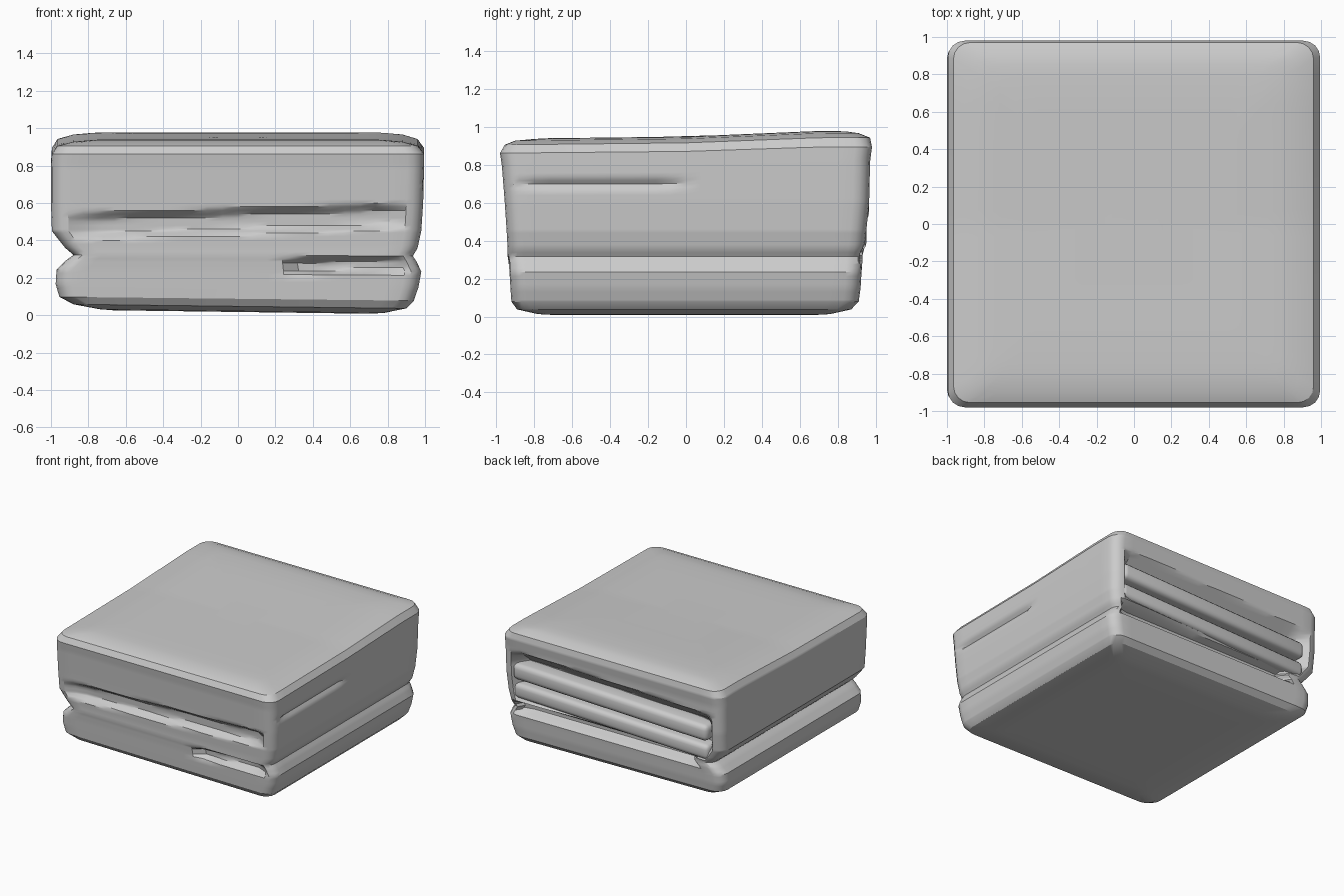
import bpy, bmesh, math

if "Cube" in bpy.data.objects:
    bpy.data.objects.remove(bpy.data.objects["Cube"])

# Side reach at each height: z, left, right, front, back
PROFILE = [
    (.025, .74, .78, .78, .76), (.05, .88, .90, .89, .87), (.09, .955, .94, .92, .91),
    (.16, .975, .965, .925, .92), (.24, .97, .98, .93, .925), (.29, .92, .955, .935, .93),
    (.32, .88, .935, .94, .93), (.36, .925, .96, .94, .94), (.45, .995, .98, .945, .95),
    (.60, 1, .99, .955, .965), (.80, 1, .995, .97, .97), (.87, .995, .995, .98, .98),
    (.915, .965, .96, .955, .97), (.937, .88, .88, .90, .91), (.945, .78, .78, .80, .85),
]
# Creases between folds: side, z, half height, depth, start, end, tilt along side
CREASES = [
    ("front", .50, .07, .05, -.86, .91, .03),
    ("front", .25, .045, .06, .28, .93, .03),
    ("right", .70, .025, .025, -.93, .0, 0),
    ("back", .56, .20, .13, -.87, .91, .03),
    ("back", .32, .05, .09, -.80, .95, .0),
]


def reach(z):
    """Interpolate the four side distances at height z."""
    for a, b in zip(PROFILE, PROFILE[1:]):
        if z <= b[0] + 1e-6:
            t = (z - a[0]) / (b[0] - a[0])
            return [p + (q - p) * t for p, q in zip(a[1:], b[1:])]
    return list(PROFILE[-1][1:])


def rounded_square(r=.09, side_steps=22, corner_steps=4):
    pts = []
    for k in range(4):
        c, s = round(math.cos(k * math.pi / 2)), round(math.sin(k * math.pi / 2))
        side = [(-1 + r + (2 - 2 * r) * i / side_steps, -1) for i in range(side_steps + 1)]
        corner = [(1 - r + r * math.sin(a), -1 + r - r * math.cos(a))
                  for a in (math.pi / 2 * j / corner_steps for j in range(1, corner_steps))]
        pts += [(x * c - y * s, x * s + y * c) for x, y in side + corner]
    return pts


def crease_depth(side, s, z):
    total = 0
    for name, cz, half, depth, lo, hi, tilt in CREASES:
        if name == side:
            end = max(0, min(1, (s - lo) / .05, (hi - s) / .05))
            fall = max(0, min(1, (1 - abs(z - cz - tilt * s) / half) * 2))
            total = max(total, depth * end * fall)
    return total


def warp(x, y, z):
    """Gentle sag of the soft top and underside."""
    top = max(0, (z - .6) / .35)
    low = max(0, 1 - z / .4)
    rise = .03 * max(0, min(1, y / .7)) - .012 * max(0, -y)
    return z + top * rise - low * (.014 * x + .003)


def make_object(name, bm, angle=30):
    bmesh.ops.recalc_face_normals(bm, faces=bm.faces)
    mesh = bpy.data.meshes.new(name)
    bm.to_mesh(mesh)
    bm.free()
    obj = bpy.data.objects.new(name, mesh)
    bpy.context.collection.objects.link(obj)
    bpy.ops.object.select_all(action='DESELECT')
    obj.select_set(True)
    bpy.context.view_layer.objects.active = obj
    bpy.ops.object.shade_smooth_by_angle(angle=math.radians(angle))
    return obj


# Outer folded cloth: stacked rounded rings closed by soft caps
bm = bmesh.new()
square = rounded_square()
heights = sorted({p[0] for p in PROFILE} | {round(.1 + .02 * i, 3) for i in range(40)})
levels = [(.02, f) for f in (.3, .65, .9)]
levels += [(z, 1) for z in heights]
levels += [(.948, f) for f in (.92, .7, .45, .2)]
rings = []
for z, f in levels:
    left, right, front, back = reach(max(z, .025))
    ring = []
    for u, v in square:
        x = u * (right if u > 0 else left) * f
        y = v * (back if v > 0 else front) * f
        if f == 1:
            if v < -.99:
                y += crease_depth("front", u, z)
            elif v > .99:
                y -= crease_depth("back", u, z)
            elif u > .99:
                x -= crease_depth("right", v, z)
        ring.append(bm.verts.new((x, y, warp(x, y, z))))
    rings.append(ring)
n = len(square)
for a, b in zip(rings, rings[1:]):
    for i in range(n):
        bm.faces.new((a[i], a[(i + 1) % n], b[(i + 1) % n], b[i]))
bm.faces.new(rings[0][::-1])
bm.faces.new(rings[-1])
make_object("folded_cloth", bm)


# Inner leaves of cloth showing in the open back edge
def leaf(name, z, thick, y_end, tilt):
    bm = bmesh.new()
    bmesh.ops.create_cube(bm, size=1)
    for v in bm.verts:
        x = v.co.x * 1.76 + .02
        v.co = (x, y_end - .2 + (v.co.y + .5) * .2, z + v.co.z * thick + tilt * x)
    bmesh.ops.bevel(bm, geom=bm.edges[:], offset=thick * .3, segments=3, profile=.5, affect='EDGES')
    make_object(name, bm)


leaf("upper_inner_leaf", .595, .13, .965, .03)
leaf("lower_inner_leaf", .435, .12, .95, .03)
